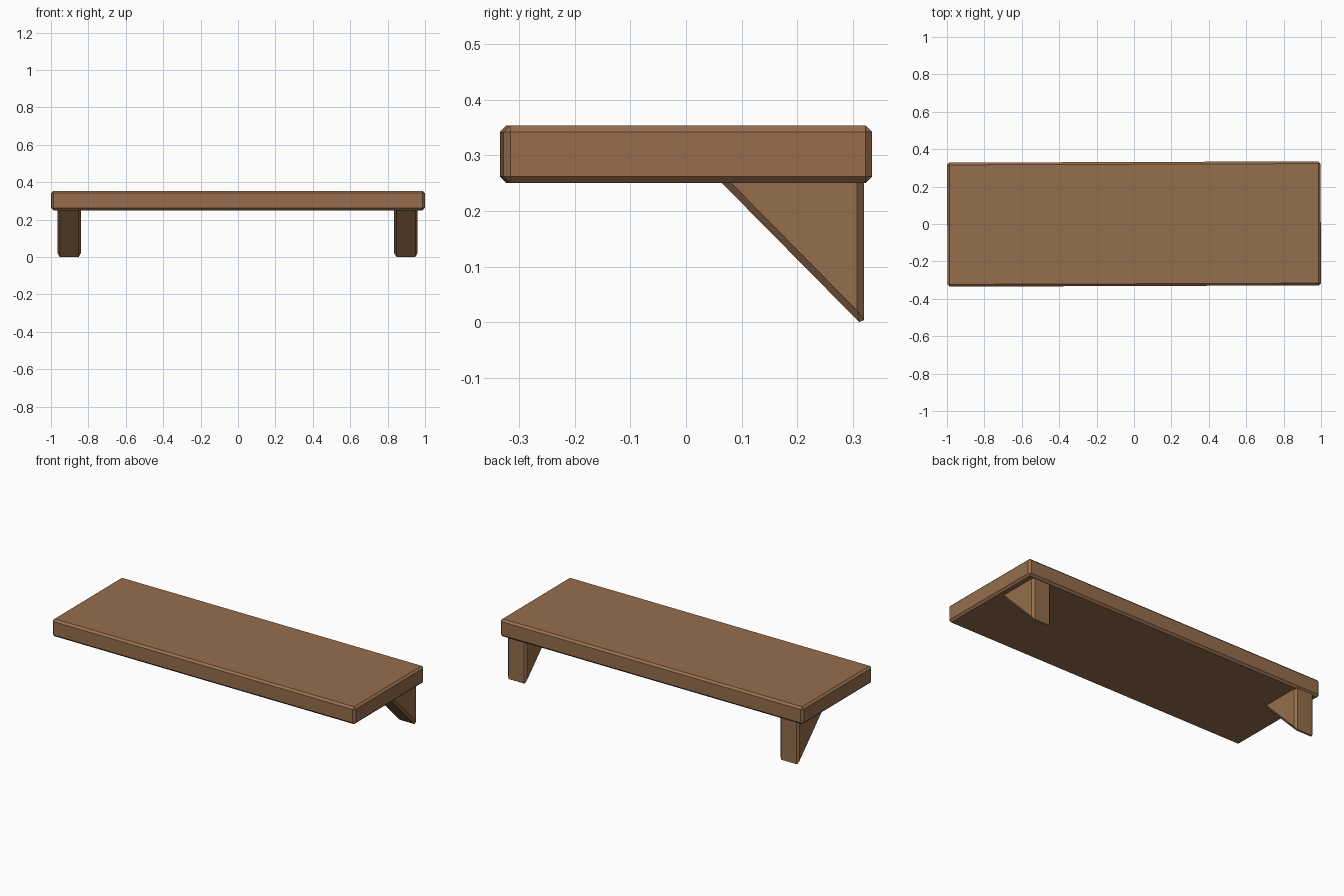
import bpy, bmesh, math

if "Cube" in bpy.data.objects:
    bpy.data.objects.remove(bpy.data.objects["Cube"])

wood = bpy.data.materials.new("brown wood")
wood.diffuse_color = (0.305, 0.156, 0.074, 1)
wood.use_nodes = True
wood.node_tree.nodes["Principled BSDF"].inputs["Base Color"].default_value = wood.diffuse_color


def prism(name, profile, x0, x1, bevel):
    """Extrude a (y, z) profile along x and chamfer every edge."""
    bm = bmesh.new()
    face = bm.faces.new([bm.verts.new((x0, y, z)) for y, z in profile])
    ext = bmesh.ops.extrude_face_region(bm, geom=[face])
    moved = [v for v in ext["geom"] if isinstance(v, bmesh.types.BMVert)]
    bmesh.ops.translate(bm, verts=moved, vec=(x1 - x0, 0, 0))
    bmesh.ops.bevel(bm, geom=bm.edges[:], offset=bevel, segments=1,
                    affect='EDGES', clamp_overlap=True)
    bmesh.ops.recalc_face_normals(bm, faces=bm.faces[:])
    mesh = bpy.data.meshes.new(name)
    bm.to_mesh(mesh)
    bm.free()
    mesh.materials.append(wood)
    obj = bpy.data.objects.new(name, mesh)
    bpy.context.collection.objects.link(obj)
    return obj


# Shelf board, very slightly turned
board = prism("shelf_board",
              [(-0.3315, 0.25), (0.3315, 0.25), (0.3315, 0.354), (-0.3315, 0.354)],
              -0.9985, 0.9985, 0.012)
board.rotation_euler.z = math.radians(0.2)

# Triangular brackets, their tops sunk into the board
for side, x in (("left", -0.9025), ("right", 0.8975)):
    prism(side + "_bracket", [(0.32, -0.0085), (0.32, 0.275), (0.040, 0.275)],
          x - 0.0625, x + 0.0625, 0.012)
